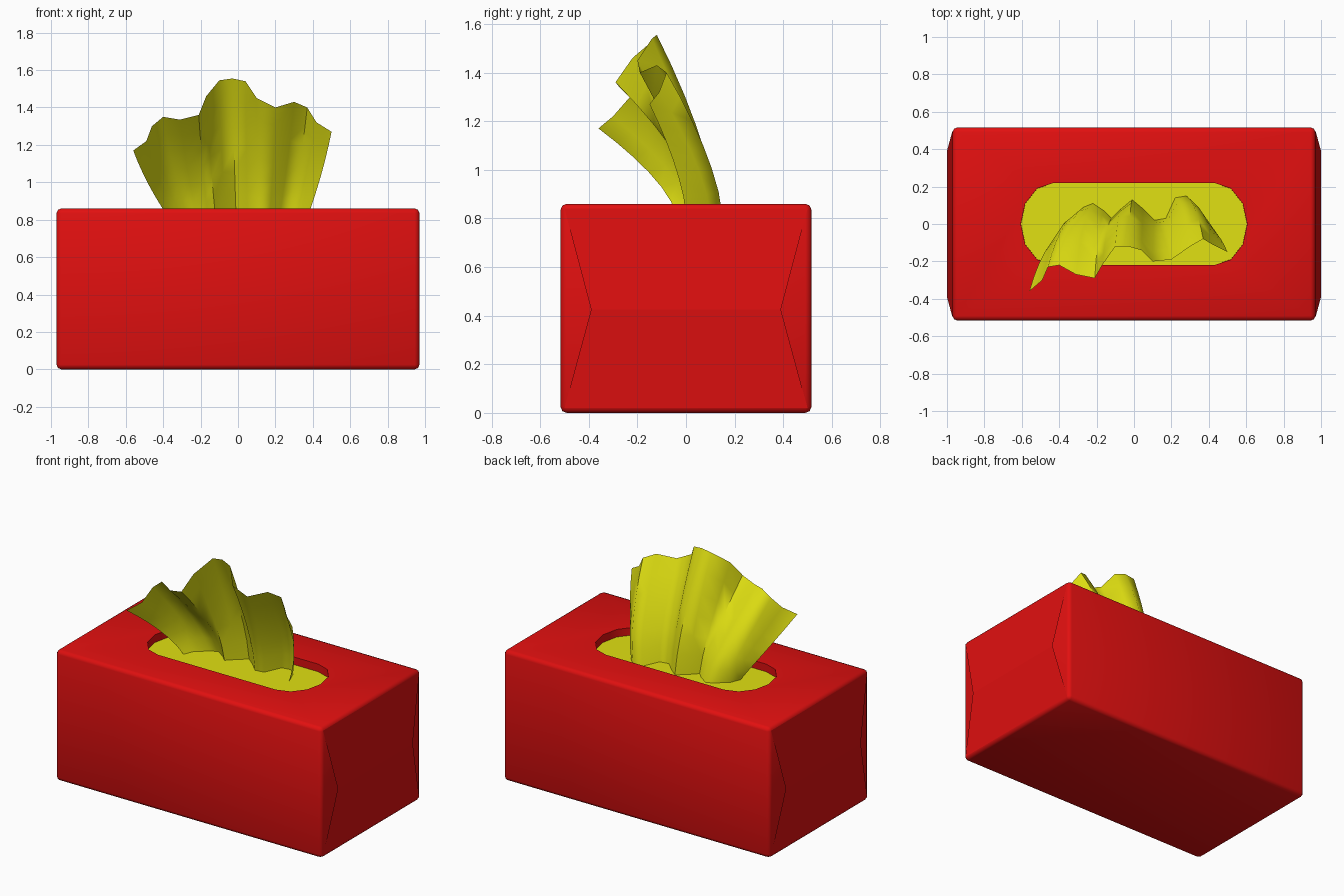
import bpy
import math

cube = bpy.data.objects.get("Cube")
if cube:
    bpy.data.objects.remove(cube, do_unlink=True)


def make_material(name, colour):
    mat = bpy.data.materials.new(name)
    mat.use_nodes = True
    mat.diffuse_color = colour
    mat.node_tree.nodes["Principled BSDF"].inputs["Base Color"].default_value = colour
    return mat


red = make_material("red card", (0.75, 0.005, 0.005, 1))
yellow = make_material("yellow paper", (0.75, 0.75, 0.006, 1))


def make_object(name, verts, faces, material):
    mesh = bpy.data.meshes.new(name)
    mesh.from_pydata(verts, [], faces)
    mesh.update()
    mesh.materials.append(material)
    obj = bpy.data.objects.new(name, mesh)
    bpy.context.collection.objects.link(obj)
    return obj


def activate(obj):
    bpy.ops.object.select_all(action="DESELECT")
    obj.select_set(True)
    bpy.context.view_layer.objects.active = obj


def smooth(obj, degrees):
    activate(obj)
    bpy.ops.object.shade_smooth_by_angle(angle=math.radians(degrees))


HALF_X, HALF_Y, HEIGHT = 0.97, 0.516, 0.86
FLOOR = 0.81


def slot_outline(grow=0.0):
    """Long slot with a six-sided arc at each end, counter-clockwise."""
    points = []
    for side in (1, -1):
        for step in range(7):
            a = math.radians(-90 + 30 * step)
            points.append((side * (0.43 + (0.175 + grow) * math.cos(a)),
                           side * (0.22 + grow) * math.sin(a)))
    return points


def prism(name, outline, bottom, top, material):
    n = len(outline)
    verts = [(x, y, z) for z in (bottom, top) for x, y in outline]
    faces = [tuple(reversed(range(n))), tuple(range(n, 2 * n))]
    faces += [(i, (i + 1) % n, n + (i + 1) % n, n + i) for i in range(n)]
    return make_object(name, verts, faces, material)


# Box with softened edges and a slot recessed into its top
corners = [(-HALF_X, -HALF_Y), (HALF_X, -HALF_Y), (HALF_X, HALF_Y), (-HALF_X, HALF_Y)]
box = prism("box", corners, 0, HEIGHT, red)
activate(box)
bevel = box.modifiers.new("soft edges", "BEVEL")
bevel.width = 0.025
bevel.segments = 2
bpy.ops.object.modifier_apply(modifier=bevel.name)

cutter = prism("slot_cutter", slot_outline(), FLOOR - 0.01, HEIGHT + 0.1, red)
cutter.hide_render = True
activate(box)
cut = box.modifiers.new("slot", "BOOLEAN")
cut.operation = "DIFFERENCE"
cut.solver = "EXACT"
cut.object = cutter
bpy.ops.object.modifier_apply(modifier=cut.name)
bpy.data.objects.remove(cutter, do_unlink=True)
smooth(box, 50)

# Paper layer filling the bottom of the slot
outline = slot_outline(-0.0005)
make_object("paper_stack", [(x, y, FLOOR) for x, y in outline],
            [tuple(range(len(outline)))], yellow)

# Folded end flaps that stand slightly proud along the middle
for side, label in ((1, "left"), (-1, "right")):
    verts = []
    for x, half, z in ((HALF_X, 0.5, 0.02), (1.0, 0.39, 0.425), (HALF_X, 0.5, 0.84)):
        verts += [(side * x, -side * half, z), (side * x, side * half, z)]
    make_object(label + "_end_flaps", verts, [(0, 1, 3, 2), (2, 3, 5, 4)], red)

# Tissue sheet: each fold runs from a base point (x, y) to a rim point (x, y, z)
folds = [
    (-.37, -.04, -.56, -.36, 1.17), (-.34, .03, -.49, -.3, 1.22),
    (-.31, .05, -.46, -.23, 1.3), (-.27, .09, -.4, -.22, 1.35),
    (-.22, .11, -.31, -.27, 1.335), (-.16, .07, -.21, -.29, 1.36),
    (-.12, .03, -.17, -.22, 1.46), (-.07, .08, -.1, -.12, 1.545),
    (-.01, .13, -.03, -.12, 1.555), (.05, .08, .04, -.14, 1.54),
    (.11, .02, .1, -.2, 1.45), (.17, .03, .2, -.19, 1.4),
    (.22, .14, .3, -.12, 1.43), (.28, .15, .37, -.08, 1.4),
    (.33, .1, .42, -.11, 1.32), (.37, 0, .5, -.15, 1.27),
]
ROWS = 7
verts = []
for row in range(ROWS):
    t = row / (ROWS - 1)
    spread = t * (1.3 - 0.3 * t)
    lean = t ** 1.5
    for bx, by, rx, ry, rz in folds:
        verts.append((bx + (rx - bx) * spread, by + (ry - by) * lean,
                      FLOOR + (rz - FLOOR) * t))
n = len(folds)
faces = [(r * n + c, r * n + c + 1, (r + 1) * n + c + 1, (r + 1) * n + c)
         for r in range(ROWS - 1) for c in range(n - 1)]
tissue = make_object("tissue", verts, faces, yellow)
smooth(tissue, 60)
